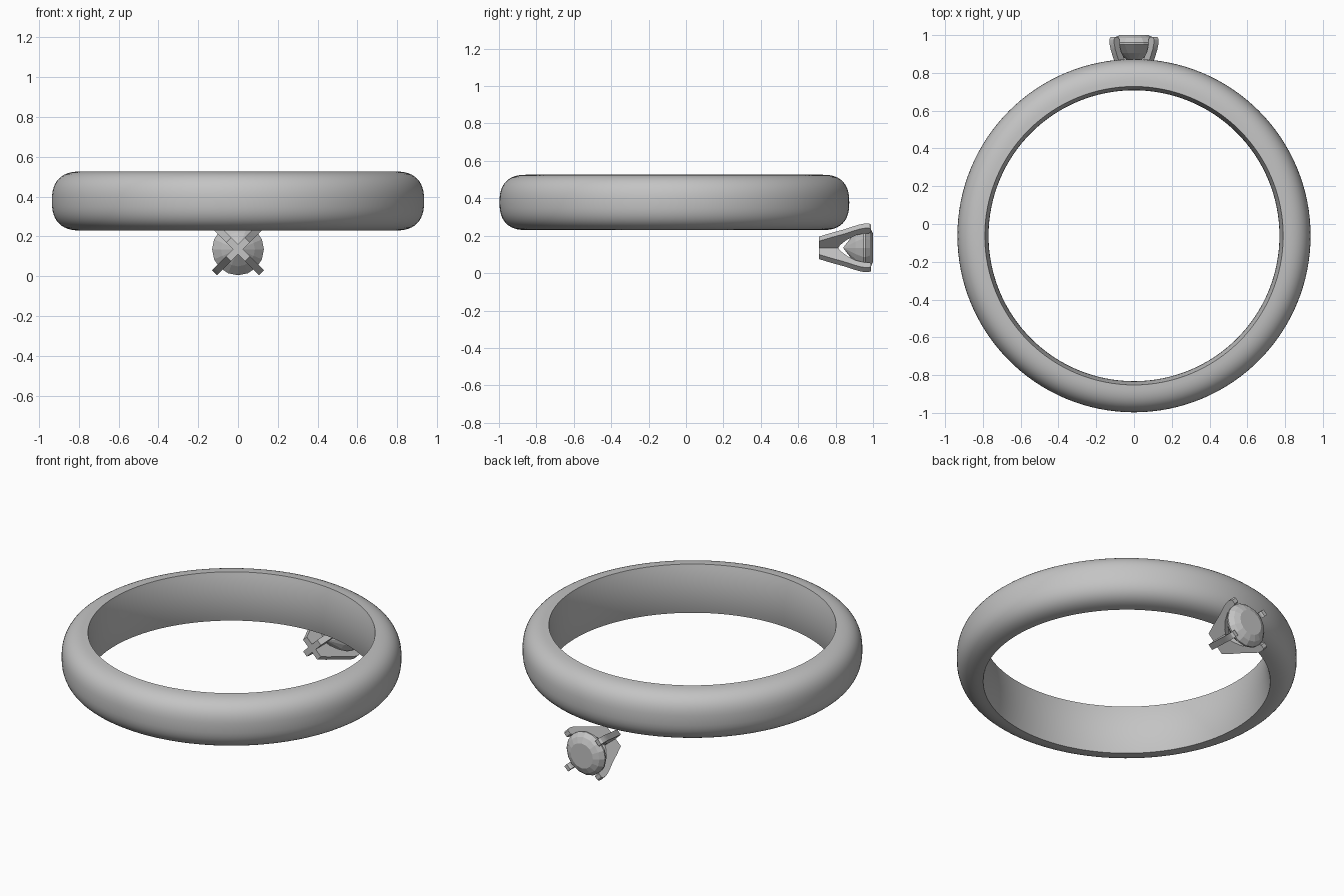
import bpy
import bmesh
from math import cos, sin, pi, radians
from mathutils import Matrix, Vector

cube = bpy.data.objects.get("Cube")
if cube:
    bpy.data.objects.remove(cube, do_unlink=True)

# One grey metal colour for everything
GREY = (0.55, 0.55, 0.55, 1)
grey = bpy.data.materials.new("grey_metal")
grey.use_nodes = True
grey.diffuse_color = GREY
grey.node_tree.nodes["Principled BSDF"].inputs["Base Color"].default_value = GREY


def finish(name, bm, smooth_angle):
    bmesh.ops.remove_doubles(bm, verts=bm.verts, dist=0.0001)
    bmesh.ops.recalc_face_normals(bm, faces=bm.faces)
    mesh = bpy.data.meshes.new(name)
    bm.to_mesh(mesh)
    bm.free()
    mesh.materials.append(grey)
    obj = bpy.data.objects.new(name, mesh)
    bpy.context.collection.objects.link(obj)
    bpy.ops.object.select_all(action='DESELECT')
    obj.select_set(True)
    bpy.context.view_layer.objects.active = obj
    if smooth_angle:
        bpy.ops.object.shade_smooth_by_angle(angle=radians(smooth_angle))
    return obj


def lathe(name, profile, steps, smooth_angle, closed=False):
    """Spin (radius, height) points around z."""
    bm = bmesh.new()
    verts = [bm.verts.new((r, 0, z)) for r, z in profile]
    pairs = list(zip(verts, verts[1:]))
    if closed:
        pairs.append((verts[-1], verts[0]))
    edges = [bm.edges.new(p) for p in pairs]
    bmesh.ops.spin(bm, geom=verts + edges, cent=(0, 0, 0), axis=(0, 0, 1),
                   angle=2 * pi, steps=steps, use_merge=True)
    return finish(name, bm, smooth_angle)


# Band: rounded outside, slightly bulging comfort-fit inside, crisp inner rims
EDGE, DEPTH, HALF = 0.79, 0.145, 0.148
outside = []
for i in range(25):
    a = -pi / 2 + pi * i / 24
    s, c = sin(a), max(cos(a), 0)
    outside.append((EDGE + DEPTH * c ** 0.8, HALF * abs(s) ** 0.8 * (1 if s > 0 else -1)))
inside = [(EDGE - 0.02 * (1 - t * t), HALF * t) for t in [1 - i / 6 for i in range(1, 12)]]
band = lathe("band", outside + inside, 128, 40, closed=True)
band.location = (0, -0.062, 0.378)

# Stone: pointed pavilion, thin girdle, bevelled crown and flat table
STONE_Z = 0.135
stone = lathe("stone", [(0, 0.84), (0.085, 0.905), (0.13, 0.95), (0.13, 0.96),
                        (0.108, 0.985), (0.075, 1.0), (0, 1.0)], 16, 0)
stone.rotation_euler = (-pi / 2, 0, 0)
stone.location = (0, 0, STONE_Z)

# Setting: two crossed V-shaped plates, each giving a pair of claws
outer = [(0.067, 0.71), (0.095, 0.775), (0.12, 0.84), (0.143, 0.89),
         (0.158, 0.925), (0.166, 0.955), (0.166, 0.978), (0.158, 0.99)]
inner = [(0.135, 0.99), (0.128, 0.98), (0.126, 0.95), (0.113, 0.91), (0.08, 0.862), (0.04, 0.825)]
half = outer + inner
outline = half + [(0, 0.805)] + [(-d, y) for d, y in reversed(half)]
THICK = 0.035
for name, angle in (("claw_pair_rising_left", 45), ("claw_pair_rising_right", -45)):
    bm = bmesh.new()
    face = bm.faces.new([bm.verts.new((d, y, -THICK / 2)) for d, y in outline])
    extruded = bmesh.ops.extrude_face_region(bm, geom=[face])["geom"]
    bmesh.ops.translate(bm, vec=Vector((0, 0, THICK)),
                        verts=[v for v in extruded if isinstance(v, bmesh.types.BMVert)])
    bm.transform(Matrix.Translation((0, 0, STONE_Z)) @ Matrix.Rotation(radians(angle), 4, 'Y'))
    finish(name, bm, 30)
